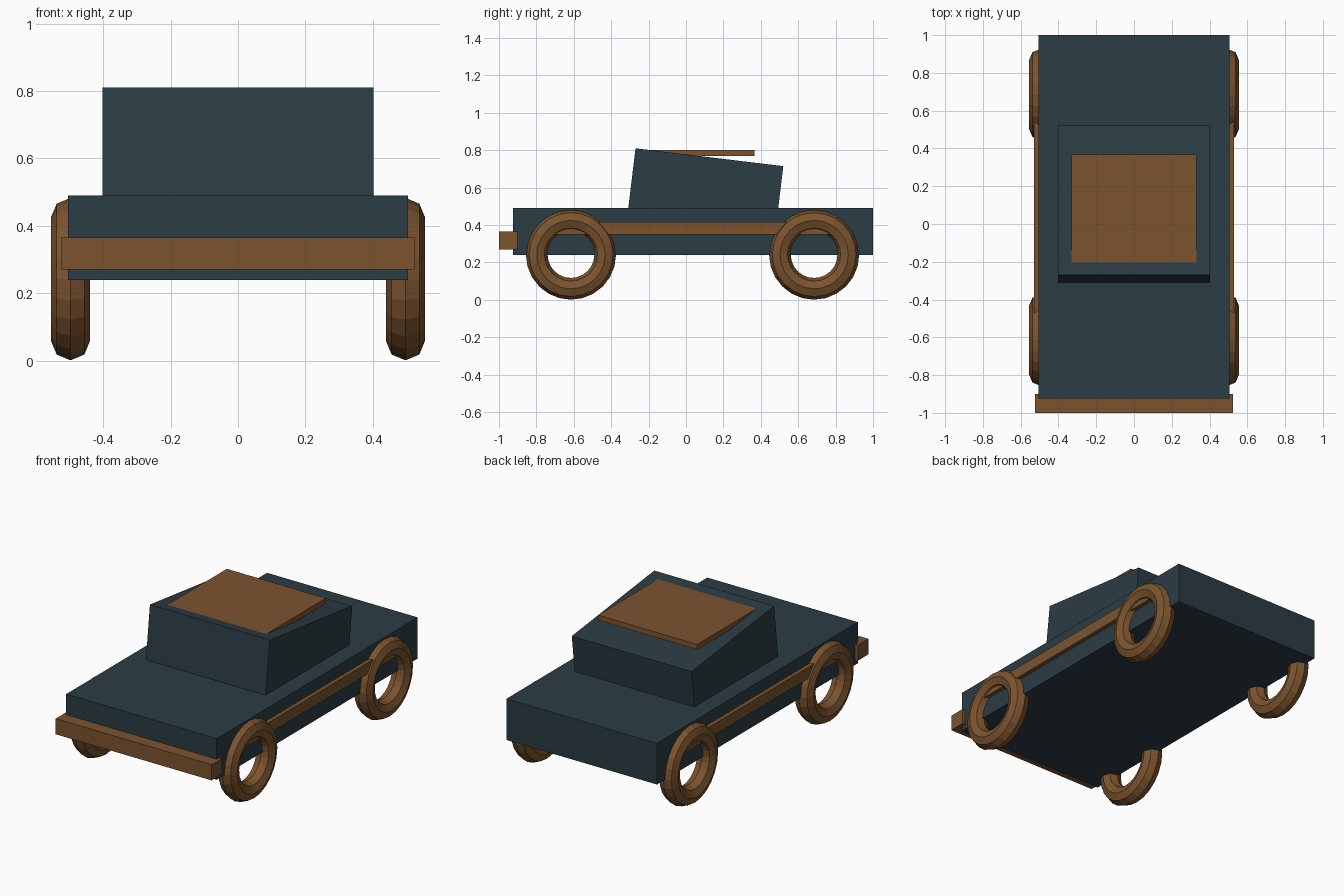
import bpy
from math import pi

if "Cube" in bpy.data.objects:
    bpy.data.objects.remove(bpy.data.objects["Cube"])


def material(name, color):
    m = bpy.data.materials.new(name)
    m.diffuse_color = (*color, 1)
    m.use_nodes = True
    m.node_tree.nodes["Principled BSDF"].inputs["Base Color"].default_value = m.diffuse_color
    return m


paint = material("dark_paint", (0.024, 0.045, 0.058))
wood = material("brown_wood", (0.20, 0.088, 0.028))


def box(name, x, y, z, mat, tilt=0):
    """Box from (min, max) ranges, optionally tilted about x at its centre."""
    bpy.ops.mesh.primitive_cube_add(
        size=1, location=[(a + b) / 2 for a, b in (x, y, z)], rotation=(tilt, 0, 0))
    ob = bpy.context.object
    ob.name = name
    ob.scale = [b - a for a, b in (x, y, z)]
    ob.data.materials.append(mat)


# Chassis and front bumper
box("body", (-0.505, 0.505), (-0.925, 1.0), (0.24, 0.49), paint)
box("bumper", (-0.523, 0.523), (-1.0, -0.9), (0.27, 0.365), wood)

# Cabin leaning back, with a level roof panel cutting into it
box("cabin", (-0.402, 0.402), (-0.298, 0.498), (0.344, 0.764), paint, tilt=-0.12)
box("roof_panel", (-0.332, 0.332), (-0.26, 0.367), (0.77, 0.802), wood)

# Side rails and ring wheels
for side, s in (("left", -1), ("right", 1)):
    box(side + "_rail", sorted((s * 0.48, s * 0.53)), (-0.75, 0.8), (0.35, 0.417), wood)
    for end, y in (("front", -0.615), ("rear", 0.685)):
        bpy.ops.mesh.primitive_torus_add(
            major_segments=24, minor_segments=8, major_radius=0.183, minor_radius=0.058,
            location=(s * 0.497, y, 0.242), rotation=(0, pi / 2, 0))
        wheel = bpy.context.object
        wheel.name = f"{end}_{side}_wheel"
        wheel.data.materials.append(wood)
